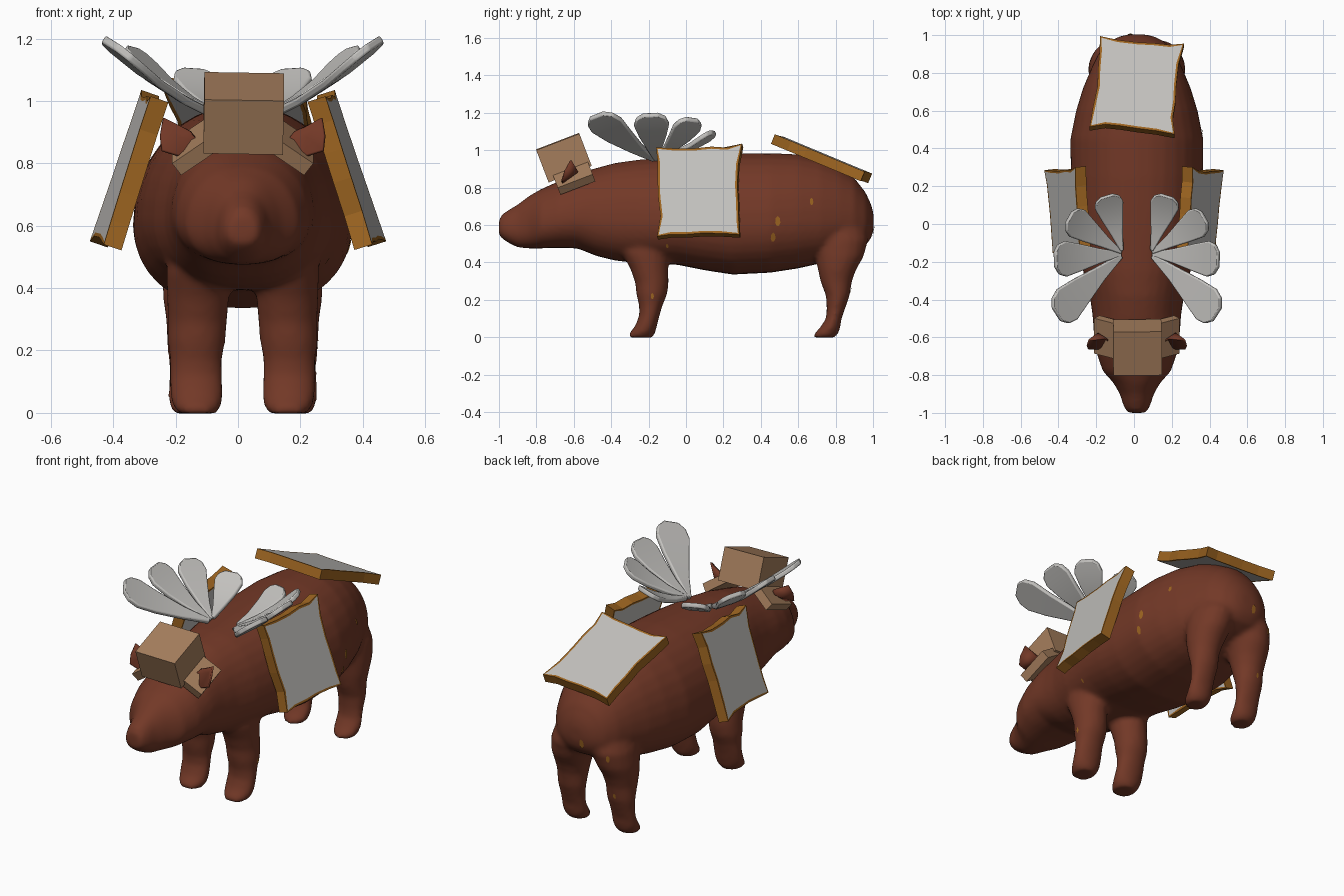
import bpy, bmesh, math, random
from mathutils import Vector, Matrix
from mathutils.bvhtree import BVHTree

random.seed(4)
cube = bpy.data.objects.get("Cube")
if cube:
    bpy.data.objects.remove(cube, do_unlink=True)


def material(name, r, g, b):
    m = bpy.data.materials.new(name)
    m.use_nodes = True
    m.diffuse_color = (r, g, b, 1)
    bsdf = next(n for n in m.node_tree.nodes if n.type == 'BSDF_PRINCIPLED')
    bsdf.inputs["Base Color"].default_value = (r, g, b, 1)
    bsdf.inputs["Roughness"].default_value = 0.8
    return m


HIDE = material("russet hide", 0.17, 0.04, 0.02)
PALE = material("pale grey", 0.54, 0.53, 0.51)
CRUST = material("ochre crust", 0.34, 0.13, 0.015)
TAN = material("tan board", 0.38, 0.21, 0.11)
MID = 0.015  # the animal stands slightly off the centre line


def finish(bm, name, mats, smooth_angle=None):
    bmesh.ops.recalc_face_normals(bm, faces=bm.faces)
    mesh = bpy.data.meshes.new(name)
    bm.to_mesh(mesh)
    bm.free()
    obj = bpy.data.objects.new(name, mesh)
    bpy.context.collection.objects.link(obj)
    for m in mats:
        mesh.materials.append(m)
    if smooth_angle:
        bpy.ops.object.select_all(action='DESELECT')
        obj.select_set(True)
        bpy.context.view_layer.objects.active = obj
        bpy.ops.object.shade_smooth_by_angle(angle=math.radians(smooth_angle))
    return obj


def loft(bm, rings):
    """Skin a stack of rings with caps at both ends."""
    loops = [[bm.verts.new(p) for p in ring] for ring in rings]
    n = len(loops[0])
    for a, b in zip(loops, loops[1:]):
        for i in range(n):
            j = (i + 1) % n
            bm.faces.new((a[i], a[j], b[j], b[i]))
    bm.faces.new(loops[0])
    bm.faces.new(loops[-1])


# Body from snout to rump: y, bottom, top, half width
body_stations = [
    (-1.0, .545, .63, .045), (-.98, .525, .66, .062), (-.95, .505, .68, .075),
    (-.9, .48, .71, .09), (-.84, .475, .755, .125), (-.78, .475, .79, .18),
    (-.68, .478, .835, .215), (-.58, .475, .875, .228), (-.48, .435, .905, .235),
    (-.38, .41, .932, .25), (-.25, .395, .95, .285), (-.05, .388, .965, .322),
    (.1, .358, .975, .34), (.25, .335, .983, .35), (.45, .345, .985, .352),
    (.6, .368, .978, .322), (.72, .395, .95, .285), (.82, .435, .905, .243),
    (.9, .46, .852, .205), (.96, .49, .775, .155), (.99, .53, .71, .1),
    (1.003, .575, .66, .05),
]


def body_ring(y, bottom, top, half, count=32):
    waist = bottom + 0.4 * (top - bottom)
    ring = []
    for i in range(count):
        a = math.tau * i / count
        c, s = math.cos(a), math.sin(a)
        reach, fullness = (top - waist, 0.92) if s > 0 else (waist - bottom, 0.78)
        ring.append((MID + half * math.copysign(abs(c) ** fullness, c), y, waist + reach * s))
    return ring


# Legs: z, front y, back y, distance from middle, half width
front_leg = [(.6, -.34, -.08, .13, .1), (.45, -.345, -.085, .14, .105),
             (.37, -.3, -.095, .143, .1), (.29, -.272, -.092, .145, .095),
             (.23, -.266, -.1, .148, .093), (.17, -.252, -.125, .15, .084),
             (.12, -.25, -.14, .15, .085), (.06, -.272, -.155, .148, .086),
             (.02, -.305, -.165, .146, .078), (-.002, -.308, -.18, .145, .06)]
hind_leg = [(.64, .66, .95, .09, .12), (.52, .665, .975, .125, .125),
            (.43, .69, .95, .145, .113), (.36, .705, .91, .155, .1),
            (.3, .718, .888, .158, .088), (.22, .748, .875, .16, .083),
            (.15, .752, .85, .162, .075), (.1, .748, .832, .163, .076),
            (.05, .715, .825, .163, .077), (.02, .685, .815, .163, .072),
            (-.002, .685, .795, .163, .055)]


def leg_ring(side, z, y_front, y_back, off, half, count=18):
    cy, ry = (y_front + y_back) / 2, (y_back - y_front) / 2
    turn = [math.tau * i / count for i in range(count)]
    return [(MID + side * off + half * math.cos(a), cy + ry * math.sin(a), z) for a in turn]


# Body and legs fused into one soft skin
bm = bmesh.new()
loft(bm, [body_ring(*s) for s in body_stations])
for side in (1, -1):
    for leg in (front_leg, hind_leg):
        loft(bm, [leg_ring(side, *s) for s in leg])
body = finish(bm, "body_and_legs", [HIDE])
fuse = body.modifiers.new("fuse", 'REMESH')
fuse.mode, fuse.voxel_size, fuse.use_smooth_shade = 'VOXEL', 0.014, True
soften = body.modifiers.new("soften", 'SMOOTH')
soften.factor, soften.iterations = 0.5, 6


# Bread-like slabs with ragged crust edges and pale faces
def slab(name, corners, thick):
    pts = [Vector(c) for c in corners]
    centre = sum(pts, Vector()) / len(pts)
    normal = (pts[1] - pts[0]).cross(pts[3] - pts[0]).normalized()
    outline = []
    for a, b in zip(pts, pts[1:] + pts[:1]):
        outline.append(a)
        for t in (0.15, 0.35, 0.55, 0.8):
            p = a.lerp(b, t)
            outline.append(p.lerp(centre, random.uniform(0.02, 0.09)))
    bm = bmesh.new()
    top = bm.faces.new([bm.verts.new(p) for p in outline])
    out = bmesh.ops.extrude_face_region(bm, geom=[top], use_keep_orig=True)
    moved = [v for v in out["geom"] if isinstance(v, bmesh.types.BMVert)]
    bmesh.ops.translate(bm, verts=moved, vec=-normal * thick)
    bmesh.ops.recalc_face_normals(bm, faces=bm.faces)
    broad = [f for f in bm.faces if len(f.verts) > 4]
    bmesh.ops.inset_individual(bm, faces=broad, thickness=0.012)
    for f in broad:
        f.material_index = 1
    return finish(bm, name, [CRUST, PALE])


for side, label in ((1, "left"), (-1, "right")):
    corners = [(.43, -.155, .54), (.475, .285, .55), (.31, .3, 1.035), (.28, -.16, 1.015)]
    corners = [(side * x, y, z) for x, y, z in corners]
    if side < 0:
        corners = [corners[i] for i in (1, 0, 3, 2)]
    slab(f"{label}_side_slab", corners, 0.06)
slab("rump_slab", [(-.235, .515, 1.075), (.215, .475, 1.085), (.265, .955, .885), (-.18, .995, .875)], 0.055)


# Wings: four bowed feathers on each side, fanned from the shoulder
def feather(name, root, tip, across, half, side):
    root, tip, across = Vector(root), Vector(tip), Vector(across)
    along = tip - root
    across = (across - across.project(along)).normalized()
    normal = along.cross(across).normalized()
    if normal.z < 0:
        normal.negate()
    bm = bmesh.new()
    rows = []
    for t, w in [(0, .12), (.3, .42), (.6, .78), (.82, 1), (.93, .85), (1, .42)]:
        spine = root + along * t - normal * (0.012 + 0.02 * math.sin(math.pi * t))
        rows.append([bm.verts.new(spine + across * w * half * s) for s in (-1, 1)])
    strip = [bm.faces.new((a[0], a[1], b[1], b[0])) for a, b in zip(rows, rows[1:])]
    out = bmesh.ops.extrude_face_region(bm, geom=strip, use_keep_orig=True)
    moved = [v for v in out["geom"] if isinstance(v, bmesh.types.BMVert)]
    bmesh.ops.translate(bm, verts=moved, vec=normal * 0.026)
    bmesh.ops.scale(bm, vec=(side, 1, 1), verts=bm.verts)
    bmesh.ops.translate(bm, vec=(MID, 0, 0), verts=bm.verts)
    obj = finish(bm, name, [PALE], 35)
    bev = obj.modifiers.new("soft_rim", 'BEVEL')
    bev.width, bev.segments = 0.007, 2


feathers = [((.08, -.14, .96), (.16, .15, 1.095), (1, -.35, .05), .078),
            ((.085, -.15, .955), (.36, .035, 1.165), (.6, -.9, .2), .082),
            ((.085, -.16, .95), (.435, -.19, 1.19), (.1, -1, .05), .094),
            ((.085, -.17, .95), (.425, -.48, 1.185), (.11, .12, .07), .1)]
for side, label in ((1, "left"), (-1, "right")):
    for k, f in enumerate(feathers):
        feather(f"{label}_feather_{k + 1}", *f, side)


# Boxy hat with a sloping flap over each ear
def box(name, centre, size, tilt, roll):
    bm = bmesh.new()
    bmesh.ops.create_cube(bm, size=1)
    turn = Matrix.Rotation(math.radians(tilt), 4, 'X') @ Matrix.Rotation(math.radians(roll), 4, 'Y')
    bm.transform(Matrix.Translation(centre) @ turn @ Matrix.Diagonal((*size, 1)))
    finish(bm, name, [TAN])


box("hat_crown", (.018, -.653, .96), (.255, .247, .185), 21, 1)
for side, label in ((1, "left"), (-1, "right")):
    box(f"{label}_hat_flap", (MID + side * .155, -.6, .855), (.14, .2, .05), 21, side * 36)

# Cupped ears, open to the front
ear_rim = [(.14, -.63, .87), (.17, -.61, .9), (.25, -.62, .945),
           (.258, -.65, .89), (.255, -.665, .845), (.205, -.665, .83)]
for side, label in ((1, "left"), (-1, "right")):
    bm = bmesh.new()
    hub = bm.verts.new((MID + side * .205, -.585, .885))
    rim = [bm.verts.new((MID + side * x, y, z)) for x, y, z in ear_rim]
    for a, b in zip(rim, rim[1:] + rim[:1]):
        bm.faces.new((hub, a, b))
    ear = finish(bm, f"{label}_ear", [HIDE], 60)
    ear.modifiers.new("thickness", 'SOLIDIFY').thickness = 0.01

# Ochre flecks laid flat on the hide: ray start, ray direction, size
bpy.context.view_layer.update()
tree = BVHTree.FromObject(body, bpy.context.evaluated_depsgraph_get())
FROM_LEFT, FROM_BACK = (-1, 0, 0), (0, -1, 0)
flecks = [((1, .67, .725), FROM_LEFT, .017), ((1, .49, .62), FROM_LEFT, .024),
          ((1, .465, .535), FROM_LEFT, .022), ((1, -.1, .49), FROM_LEFT, .012),
          ((1, -.18, .22), FROM_LEFT, .014), ((-.02, 2, .57), FROM_BACK, .024),
          ((-.16, 2, .5), FROM_BACK, .018), ((-.15, 2, .25), FROM_BACK, .014)]
bm = bmesh.new()
for start, direction, size in flecks:
    spot, normal, _, _ = tree.ray_cast(Vector(start), Vector(direction))
    if spot:
        facing = normal.to_track_quat('Z', 'Y').to_matrix().to_4x4()
        place = Matrix.Translation(spot + normal * 0.004) @ facing @ Matrix.Diagonal((0.6, 1.2, 1, 1))
        bmesh.ops.create_circle(bm, cap_ends=True, segments=7, radius=size, matrix=place)
finish(bm, "hide_flecks", [CRUST])
